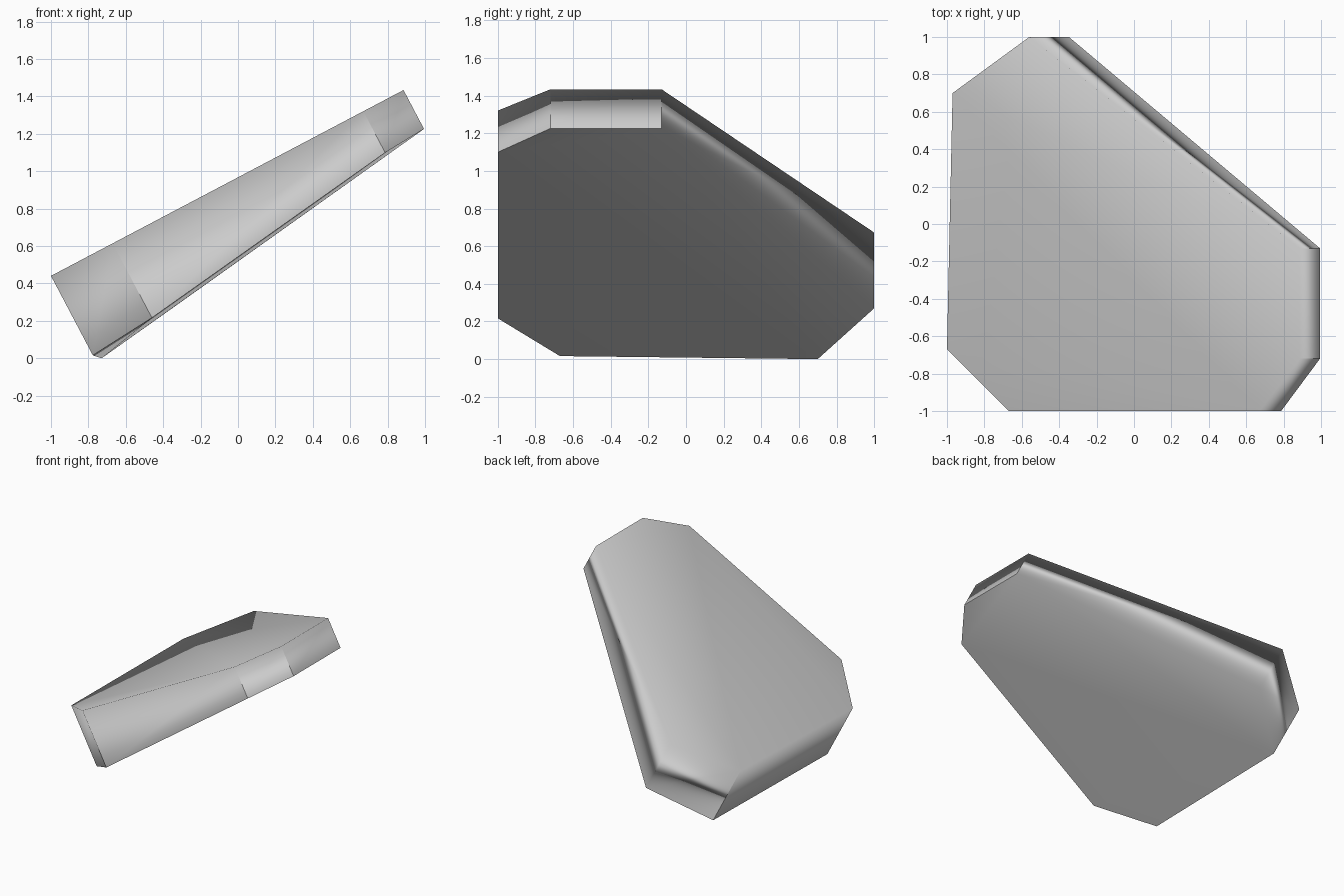
import bpy
import bmesh
from mathutils import Vector

cube = bpy.data.objects.get("Cube")
if cube:
    bpy.data.objects.remove(cube, do_unlink=True)

# One plain grey for the whole slab
grey = bpy.data.materials.new("plain grey")
grey.use_nodes = True
colour = (0.6, 0.6, 0.6, 1)
grey.diffuse_color = colour
grey.node_tree.nodes["Principled BSDF"].inputs["Base Color"].default_value = colour

# Outline of the sloping top: x, y, thickness at that corner
OUTLINE = [
    (-0.67, -1.0, 0.45), (0.67, -1.0, 0.25), (0.885, -0.72, 0.235),
    (0.885, -0.13, 0.235), (-0.56, 1.0, 0.455), (-0.97, 0.7, 0.516),
    (-1.0, -0.67, 0.48),
]
SLOPE = 0.527
down = Vector((SLOPE, 0, -1)).normalized()

bm = bmesh.new()
top, bottom = [], []
for x, y, thickness in OUTLINE:
    point = Vector((x, y, 0.44 + SLOPE * (x + 1)))
    top.append(bm.verts.new(point))
    bottom.append(bm.verts.new(point + down * thickness))

# Top, underside and the seven walls square to the top
bm.faces.new(top)
bm.faces.new(bottom[::-1])
count = len(OUTLINE)
for i in range(count):
    j = (i + 1) % count
    bm.faces.new((bottom[i], bottom[j], top[j], top[i]))
bm.normal_update()
for face in bm.faces:
    face.smooth = True

# Crisp wall corners and lower rim; the long slanted side stays soft
for i in range(count):
    j = (i + 1) % count
    bm.edges.get((top[i], bottom[i])).smooth = False
    if i not in (3, 4):
        bm.edges.get((bottom[i], bottom[j])).smooth = False

low = min(v.co.z for v in bm.verts)
for v in bm.verts:
    v.co.z -= low

mesh = bpy.data.meshes.new("tapered_slab")
bm.to_mesh(mesh)
bm.free()
mesh.materials.append(grey)
slab = bpy.data.objects.new("tapered_slab", mesh)
bpy.context.collection.objects.link(slab)

# Large faces dominate the soft shading
weighted = slab.modifiers.new("soft shading", 'WEIGHTED_NORMAL')
weighted.mode = 'FACE_AREA'
weighted.keep_sharp = True
